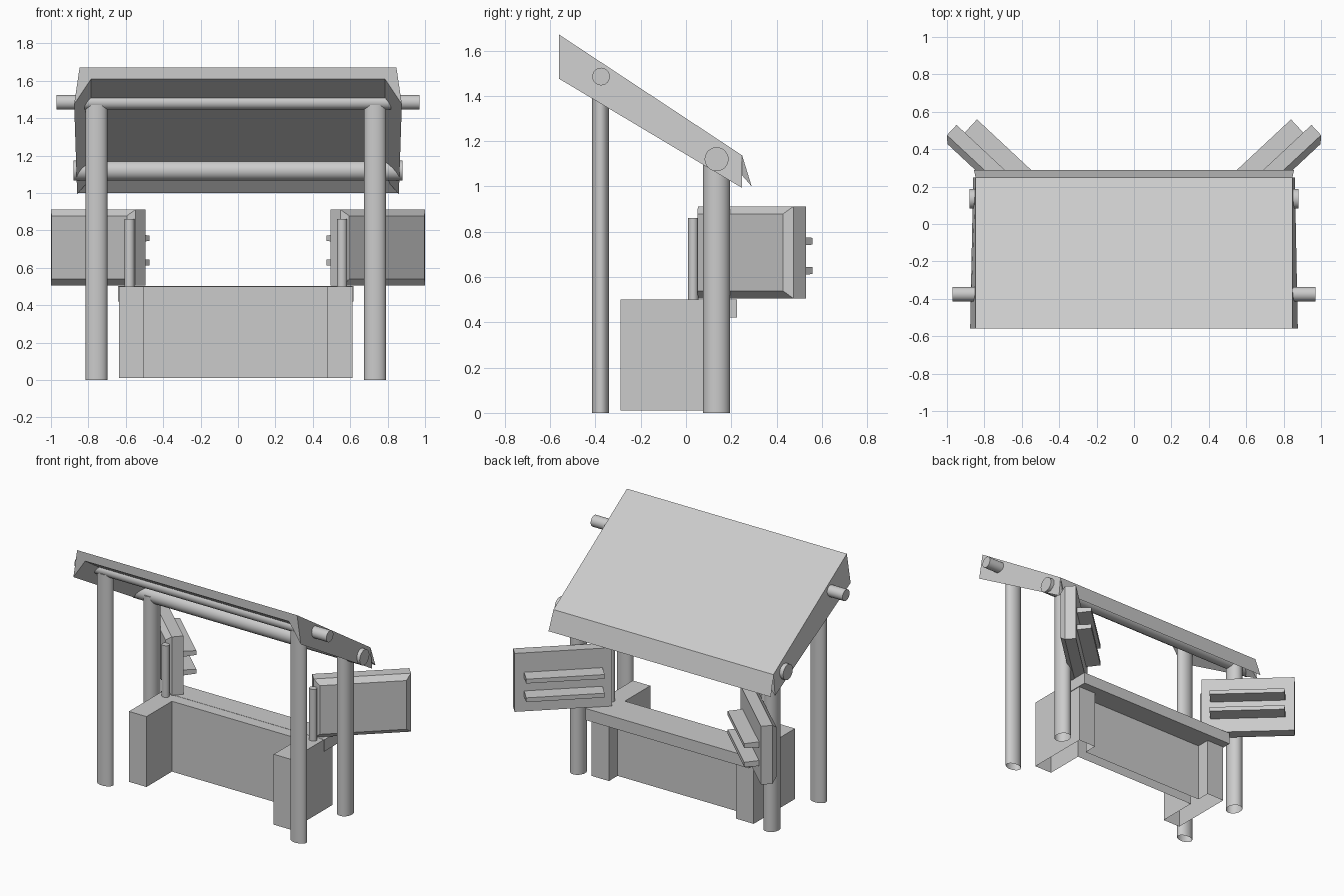
import bpy, bmesh, math
from mathutils import Vector, Matrix

if "Cube" in bpy.data.objects:
    bpy.data.objects.remove(bpy.data.objects["Cube"])

SHIFT = -0.012  # posts and counter sit slightly off centre


def finish(name, bm, smooth=False):
    bmesh.ops.recalc_face_normals(bm, faces=bm.faces)
    me = bpy.data.meshes.new(name)
    bm.to_mesh(me)
    bm.free()
    ob = bpy.data.objects.new(name, me)
    bpy.context.collection.objects.link(ob)
    if smooth:
        bpy.context.view_layer.objects.active = ob
        ob.select_set(True)
        bpy.ops.object.shade_smooth_by_angle(angle=math.radians(40))
        ob.select_set(False)
    return ob


def loft(bm, a, b, caps=(True, True)):
    """Skin two matching point loops, optionally capping each end."""
    va = [bm.verts.new(p) for p in a]
    vb = [bm.verts.new(p) for p in b]
    n = len(va)
    for i in range(n):
        j = (i + 1) % n
        bm.faces.new((va[i], va[j], vb[j], vb[i]))
    for cap, vs in zip(caps, (va, vb)):
        if cap:
            bm.faces.new(vs)


def ellipse(x, y, z, rx, ry, n=24):
    return [(x + rx * math.cos(2 * math.pi * i / n),
             y + ry * math.sin(2 * math.pi * i / n), z) for i in range(n)]


def post(name, x, y, z0, z1, rx, ry):
    bm = bmesh.new()
    loft(bm, ellipse(x, y, z0, rx, ry), ellipse(x, y, z1, rx, ry), (False, True))
    finish(name, bm, True)


def crossbar(name, y, z, r, half):
    bm = bmesh.new()
    rings = [[(s * half, y + p[0], z + p[1]) for p in ellipse(0, 0, 0, r, r)]
             for s in (-1, 1)]
    loft(bm, *rings)
    finish(name, bm, True)


# Sloping roof with wedge-shaped side skirts
def roof_section(y, top, under, low, flare):
    half = [(0.847, top), (flare, low), (0.785, under)]
    return [(x, y, z) for x, z in half] + [(-x, y, z) for x, z in reversed(half)]


bm = bmesh.new()
loft(bm, roof_section(-0.56, 1.67, 1.61, 1.475, 0.876),
     roof_section(0.248, 1.137, 1.08, 0.993, 0.86))
finish("roof", bm)

# Flap along the roof's rear edge
bm = bmesh.new()
flap = [(0.847, 0.248, 1.137), (0.856, 0.29, 1.0), (0.8, 0.19, 1.115)]
loft(bm, flap, [(-x, y, z) for x, y, z in flap])
finish("roof_rear_flap", bm)

# Roof crossbars
crossbar("front_crossbar", -0.375, 1.485, 0.039, 0.97)
crossbar("rear_crossbar", 0.135, 1.12, 0.053, 0.88)

# Roof posts and short shutter posts
for s, side in ((-1, "left"), (1, "right")):
    x = SHIFT + s * 0.745
    post("front_post_" + side, x, -0.377, 0, 1.47, 0.058, 0.038)
    post("rear_post_" + side, x, 0.135, 0, 1.13, 0.052, 0.06)
    post("shutter_post_" + side, SHIFT + s * 0.568, 0.032, 0.49, 0.86, 0.026, 0.023)

# Counter: two wings joined by a thin wall, open underneath
half = [(0.49, -0.01), (0.49, -0.29), (0.625, -0.29), (0.625, 0.165),
        (0.49, 0.165), (0.49, 0.07)]
outline = half + [(-x, y) for x, y in reversed(half)]
bm = bmesh.new()
loft(bm, [(x + SHIFT, y, 0.01) for x, y in outline],
     [(x + SHIFT, y, 0.5) for x, y in outline], (False, True))
finish("counter", bm)

# Serving ledge overhanging the back of the counter
bm = bmesh.new()
bmesh.ops.create_cube(bm, size=1, matrix=Matrix.Translation((SHIFT, 0.147, 0.461))
                      @ Matrix.Diagonal((1.26, 0.156, 0.081, 1)))
finish("counter_ledge", bm)

# Open shutters; local u runs inward along the panel, v runs toward its back
for s, side in ((-1, "left"), (1, "right")):
    def place(u, v, z):
        return (-s * (-1 + 0.731 * u + 0.682 * v), 0.475 - 0.682 * u + 0.731 * v, z)

    def rect(v, inset):
        u0, u1, z0, z1 = inset, 0.62 - inset, 0.505 + inset, 0.912 - inset
        return [place(u0, v, z0), place(u1, v, z0), place(u1, v, z1), place(u0, v, z1)]

    bm = bmesh.new()
    loft(bm, rect(0.075, 0), rect(0, 0), (True, False))
    loft(bm, rect(0, 0), rect(-0.033, 0.034), (False, True))
    bmesh.ops.remove_doubles(bm, verts=bm.verts, dist=0.0005)
    finish("shutter_" + side, bm)

    # Two tapered shelves on the back of each shutter
    for level, z in (("lower", 0.627), ("upper", 0.757)):
        section = [(0.07, -0.02), (0.171, -0.014), (0.171, 0.016), (0.07, 0.02)]
        bm = bmesh.new()
        loft(bm, [place(0.06, v, z + h) for v, h in section],
             [place(0.56, v, z + h) for v, h in section])
        finish("shutter_shelf_%s_%s" % (level, side), bm)
